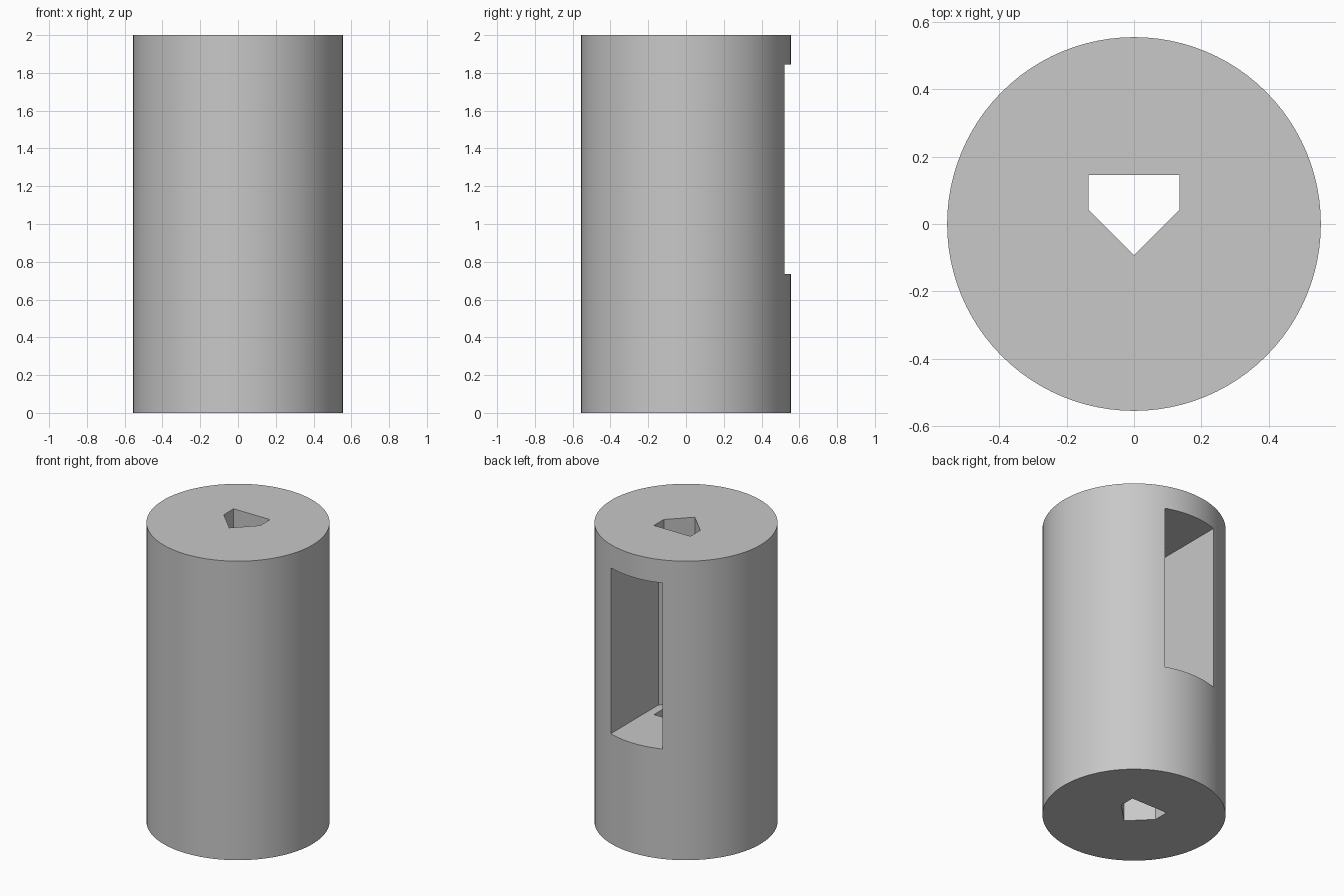
import bpy
import bmesh
import math

if "Cube" in bpy.data.objects:
    bpy.data.objects.remove(bpy.data.objects["Cube"], do_unlink=True)

RADIUS, HEIGHT, SIDES = 0.555, 2.0, 96

grey = bpy.data.materials.new("light grey")
grey.use_nodes = True
colour = (0.58, 0.58, 0.58, 1)
grey.diffuse_color = colour
grey.node_tree.nodes["Principled BSDF"].inputs["Base Color"].default_value = colour


def prism(name, outline, bottom, top):
    """Extrude an outline in the xy plane from bottom to top."""
    bm = bmesh.new()
    face = bm.faces.new([bm.verts.new((x, y, bottom)) for x, y in outline])
    extruded = bmesh.ops.extrude_face_region(bm, geom=[face])["geom"]
    moved = [v for v in extruded if isinstance(v, bmesh.types.BMVert)]
    bmesh.ops.translate(bm, verts=moved, vec=(0, 0, top - bottom))
    bmesh.ops.recalc_face_normals(bm, faces=bm.faces)
    mesh = bpy.data.meshes.new(name)
    bm.to_mesh(mesh)
    bm.free()
    mesh.materials.append(grey)
    obj = bpy.data.objects.new(name, mesh)
    bpy.context.collection.objects.link(obj)
    return obj


def keyed_outline(half_width, shoulder, back):
    """Rectangle ending in a right-angled point towards the front."""
    return [(-half_width, back), (-half_width, shoulder),
            (0, shoulder - half_width),
            (half_width, shoulder), (half_width, back)]


# Round body
angles = [2 * math.pi * i / SIDES for i in range(SIDES)]
circle = [(RADIUS * math.cos(a), RADIUS * math.sin(a)) for a in angles]
body = prism("cylinder_body", circle, 0, HEIGHT)

# Pointed bore through the full height, and the wider slot open at the back
cutters = [
    prism("bore_cutter", keyed_outline(0.135, 0.042, 0.146), -0.1, HEIGHT + 0.1),
    prism("slot_cutter", keyed_outline(0.192, 0.018, 0.8), 0.735, 1.845),
]

bpy.ops.object.select_all(action="DESELECT")
bpy.context.view_layer.objects.active = body
body.select_set(True)
for cutter in cutters:
    cutter.hide_render = True
    mod = body.modifiers.new(cutter.name, "BOOLEAN")
    mod.operation = "DIFFERENCE"
    mod.solver = "EXACT"
    mod.object = cutter
    bpy.ops.object.modifier_apply(modifier=mod.name)
    bpy.data.objects.remove(cutter, do_unlink=True)

bpy.ops.object.shade_smooth_by_angle(angle=math.radians(30))
